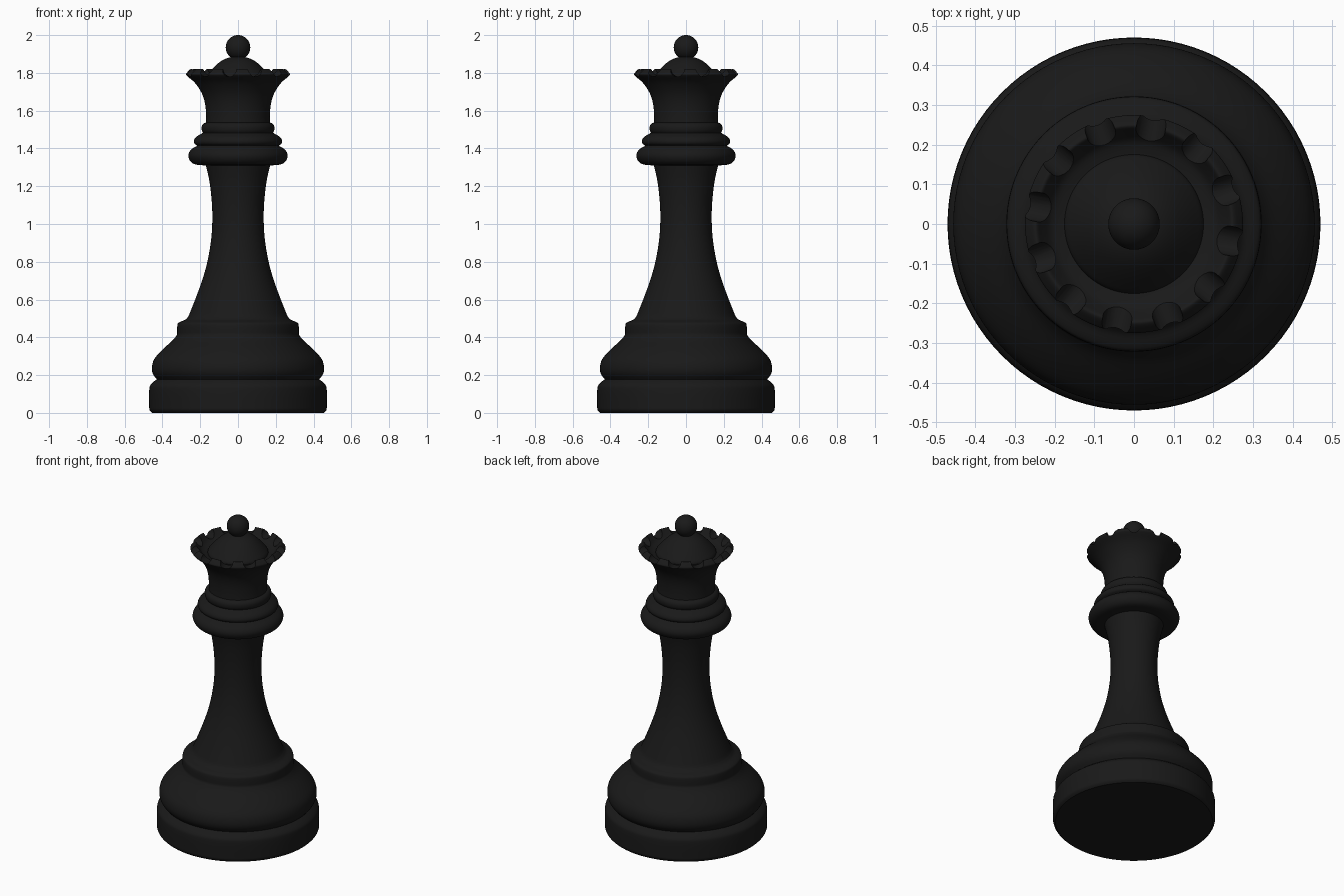
import bpy, bmesh, math
from mathutils import Vector, Matrix

if "Cube" in bpy.data.objects:
    bpy.data.objects.remove(bpy.data.objects["Cube"])

SEGMENTS = 96
TEETH = 12

black = bpy.data.materials.new("black")
black.diffuse_color = (0.01, 0.01, 0.01, 1)
black.use_nodes = True
black.node_tree.nodes["Principled BSDF"].inputs["Base Color"].default_value = black.diffuse_color


def smooth_profile(points, steps=4):
    """Catmull-Rom curve through (radius, height) points; a repeated point makes a corner."""
    p = [Vector(q) for q in points]
    p = [p[0]] + p + [p[-1]]
    out = []
    for a, b, c, d in zip(p, p[1:], p[2:], p[3:]):
        if (b - c).length < 1e-6:
            continue
        for i in range(steps):
            t = i / steps
            out.append(0.5 * (2 * b + (c - a) * t + (2 * a - 5 * b + 4 * c - d) * t * t
                              + (3 * b - a - 3 * c + d) * t ** 3))
    return out + [p[-1]]


def add_object(name, bm):
    mesh = bpy.data.meshes.new(name)
    bmesh.ops.recalc_face_normals(bm, faces=bm.faces)
    bm.to_mesh(mesh)
    bm.free()
    obj = bpy.data.objects.new(name, mesh)
    bpy.context.collection.objects.link(obj)
    mesh.materials.append(black)
    return obj


def lathe(name, points, steps=4):
    """Closed solid of revolution around z."""
    bm = bmesh.new()
    rings = []
    for r, z in smooth_profile(points, steps):
        rings.append([bm.verts.new((r * math.cos(2 * math.pi * i / SEGMENTS),
                                    r * math.sin(2 * math.pi * i / SEGMENTS), z))
                      for i in range(SEGMENTS)])
    for lo, hi in zip(rings, rings[1:]):
        for i in range(SEGMENTS):
            j = (i + 1) % SEGMENTS
            bm.faces.new((lo[i], lo[j], hi[j], hi[i]))
    bm.faces.new(rings[0][::-1])
    bm.faces.new(rings[-1])
    return add_object(name, bm)


def finish(obj, angle=40):
    bpy.ops.object.select_all(action='DESELECT')
    obj.select_set(True)
    bpy.context.view_layer.objects.active = obj
    bpy.ops.object.shade_smooth_by_angle(angle=math.radians(angle))


# Foot, bulge, step, stem and collar rings
body = lathe("body", [
    (0.455, 0.0), (0.468, 0.015), (0.47, 0.04), (0.47, 0.12), (0.462, 0.15),
    (0.43, 0.178), (0.43, 0.178), (0.45, 0.205), (0.456, 0.24), (0.443, 0.285),
    (0.40, 0.335), (0.345, 0.385), (0.322, 0.415), (0.322, 0.415),
    (0.321, 0.465), (0.31, 0.48), (0.28, 0.493), (0.263, 0.51), (0.263, 0.51),
    (0.223, 0.61), (0.187, 0.71), (0.16, 0.81), (0.142, 0.92), (0.136, 1.02),
    (0.139, 1.12), (0.152, 1.23), (0.17, 1.31), (0.17, 1.31),
    (0.225, 1.315), (0.252, 1.332), (0.263, 1.362), (0.25, 1.392),
    (0.215, 1.415), (0.215, 1.415), (0.23, 1.425), (0.233, 1.442),
    (0.22, 1.462), (0.185, 1.483), (0.185, 1.483), (0.192, 1.497),
    (0.192, 1.517), (0.182, 1.532), (0.165, 1.538)])
finish(body)

# Flared crown with a hollow rim
crown = lathe("crown", [
    (0.169, 1.53), (0.169, 1.58), (0.175, 1.64), (0.193, 1.695),
    (0.228, 1.747), (0.268, 1.782), (0.275, 1.793), (0.268, 1.804),
    (0.254, 1.818), (0.244, 1.818), (0.23, 1.80), (0.208, 1.776),
    (0.175, 1.765), (0.175, 1.765), (0.05, 1.765)])

# Rounded notches between the crown teeth
bm = bmesh.new()
for k in range(TEETH):
    a = math.radians(20) + 2 * math.pi * k / TEETH
    place = (Matrix.Rotation(a, 4, 'Z') @ Matrix.Translation((0.265, 0, 1.817))
             @ Matrix.Rotation(math.pi / 2, 4, 'Y'))
    bmesh.ops.create_cone(bm, cap_ends=True, segments=24, radius1=0.037,
                          radius2=0.037, depth=0.11, matrix=place)
cutter = add_object("notch_cutter", bm)
cutter.hide_render = True
cutter.hide_set(True)
cut = crown.modifiers.new("notches", 'BOOLEAN')
cut.operation = 'DIFFERENCE'
cut.solver = 'EXACT'
cut.object = cutter
bpy.context.view_layer.objects.active = crown
bpy.ops.object.modifier_apply(modifier=cut.name)
bpy.data.objects.remove(cutter, do_unlink=True)
finish(crown, 35)

# Domed cap inside the crown
dome = lathe("dome", [
    (0.175, 1.755), (0.174, 1.775), (0.158, 1.797), (0.13, 1.828), (0.10, 1.855),
    (0.07, 1.873), (0.035, 1.884), (0.01, 1.887)])
finish(dome)

# Ball finial
bm = bmesh.new()
bmesh.ops.create_uvsphere(bm, u_segments=48, v_segments=24, radius=0.065,
                          matrix=Matrix.Translation((0, 0, 1.935)))
ball = add_object("ball", bm)
finish(ball)
